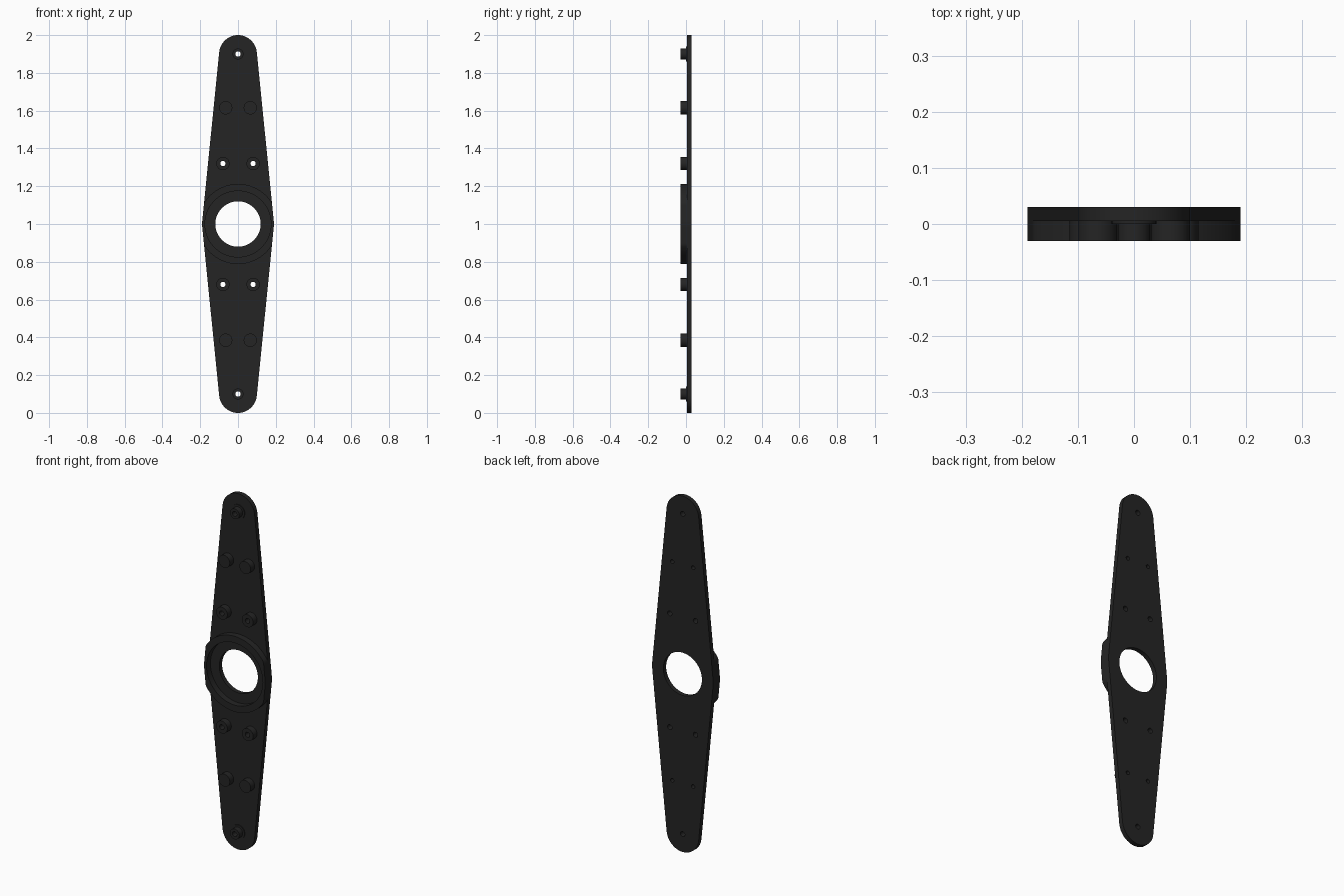
import bpy, math

if "Cube" in bpy.data.objects:
    bpy.data.objects.remove(bpy.data.objects["Cube"])

black = bpy.data.materials.new("matte black")
black.diffuse_color = (0.018, 0.018, 0.018, 1)
black.use_nodes = True
black.node_tree.nodes["Principled BSDF"].inputs["Base Color"].default_value = black.diffuse_color

MID, TIP, REACH = 0.19, 0.10, 0.90        # centre radius, tip radius, tip offset
TILT = math.asin((MID - TIP) / REACH)     # slope of the tapered edges
FRONT, BACK, NOSE = 0.005, 0.03, -0.03    # y of plate front, plate back, boss ends


def circle(x, z, r, n=32):
    return [(x + r * math.cos(2 * math.pi * i / n), z + r * math.sin(2 * math.pi * i / n))
            for i in range(n)]


def arc(z, r, a0, a1, n):
    return [(r * math.cos(a0 + (a1 - a0) * i / n), z + r * math.sin(a0 + (a1 - a0) * i / n))
            for i in range(n + 1)]


def slab(name, loops, y0, y1):
    """Flat profile (outline plus holes) in the xz plane, thick from y0 to y1."""
    cu = bpy.data.curves.new(name, 'CURVE')
    cu.dimensions, cu.fill_mode = '2D', 'BOTH'
    cu.extrude = (y1 - y0) / 2
    for pts in loops:
        s = cu.splines.new('POLY')
        s.points.add(len(pts) - 1)
        for p, (x, z) in zip(s.points, pts):
            p.co = (x, z, 0, 1)
        s.use_cyclic_u = True
    ob = bpy.data.objects.new(name, cu)
    bpy.context.collection.objects.link(ob)
    ob.rotation_euler = (math.pi / 2, 0, 0)
    ob.location.y = (y0 + y1) / 2
    bpy.ops.object.select_all(action='DESELECT')
    ob.select_set(True)
    bpy.context.view_layer.objects.active = ob
    bpy.ops.object.convert(target='MESH')
    ob = bpy.context.object
    ob.data.materials.clear()
    ob.data.materials.append(black)
    bpy.ops.object.transform_apply(location=True, rotation=True, scale=True)
    bpy.ops.object.shade_smooth_by_angle(angle=math.radians(30))
    return ob


# Tapered plate outline: rounded middle joined by tangents to rounded tips
outline = (arc(1, MID, -TILT, TILT, 4)
           + arc(1 + REACH, TIP, TILT, math.pi - TILT, 24)
           + arc(1, MID, math.pi - TILT, math.pi + TILT, 4)
           + arc(1 - REACH, TIP, math.pi + TILT, 2 * math.pi - TILT, 24))

# Boss positions
tips = [(0, 1 + s * 0.90) for s in (1, -1)]
inner = [(x, 1 + s * 0.32) for x in (-0.08, 0.08) for s in (1, -1)]
outer = [(x, 1 + s * 0.615) for x in (-0.065, 0.065) for s in (1, -1)]

# Plate with the large bore and screw holes
holes = [circle(x, z, 0.014, 20) for x, z in tips + inner]
holes += [circle(x, z, 0.011, 20) for x, z in outer]
slab("plate", [outline, circle(0, 1, 0.12, 64)] + holes, FRONT, BACK)


# Raised ring, trimmed flush with the plate edges
def ring_radius(t):
    lean = math.asin(abs(math.sin(t)))
    edge = MID / math.cos(lean - TILT) if lean > TILT else MID
    return min(0.212, edge)


rim = []
for i in range(128):
    t = 2 * math.pi * i / 128
    r = ring_radius(t)
    rim.append((r * math.cos(t), 1 + r * math.sin(t)))
slab("centre_ring", [rim, circle(0, 1, 0.175, 64)], NOSE, FRONT)

# Hollow bosses at the tips, each on a low collar
for x, z in tips:
    slab("tip_collar", [circle(x, z, 0.04), circle(x, z, 0.014, 20)], 0.0, FRONT)
    slab("tip_boss", [circle(x, z, 0.029), circle(x, z, 0.014, 20)], NOSE, 0.0)

# Hollow bosses near the ring
for x, z in inner:
    slab("inner_boss", [circle(x, z, 0.035), circle(x, z, 0.014, 20)], NOSE, FRONT)

# Solid pegs further out
for x, z in outer:
    slab("outer_peg", [circle(x, z, 0.035)], NOSE, FRONT)
